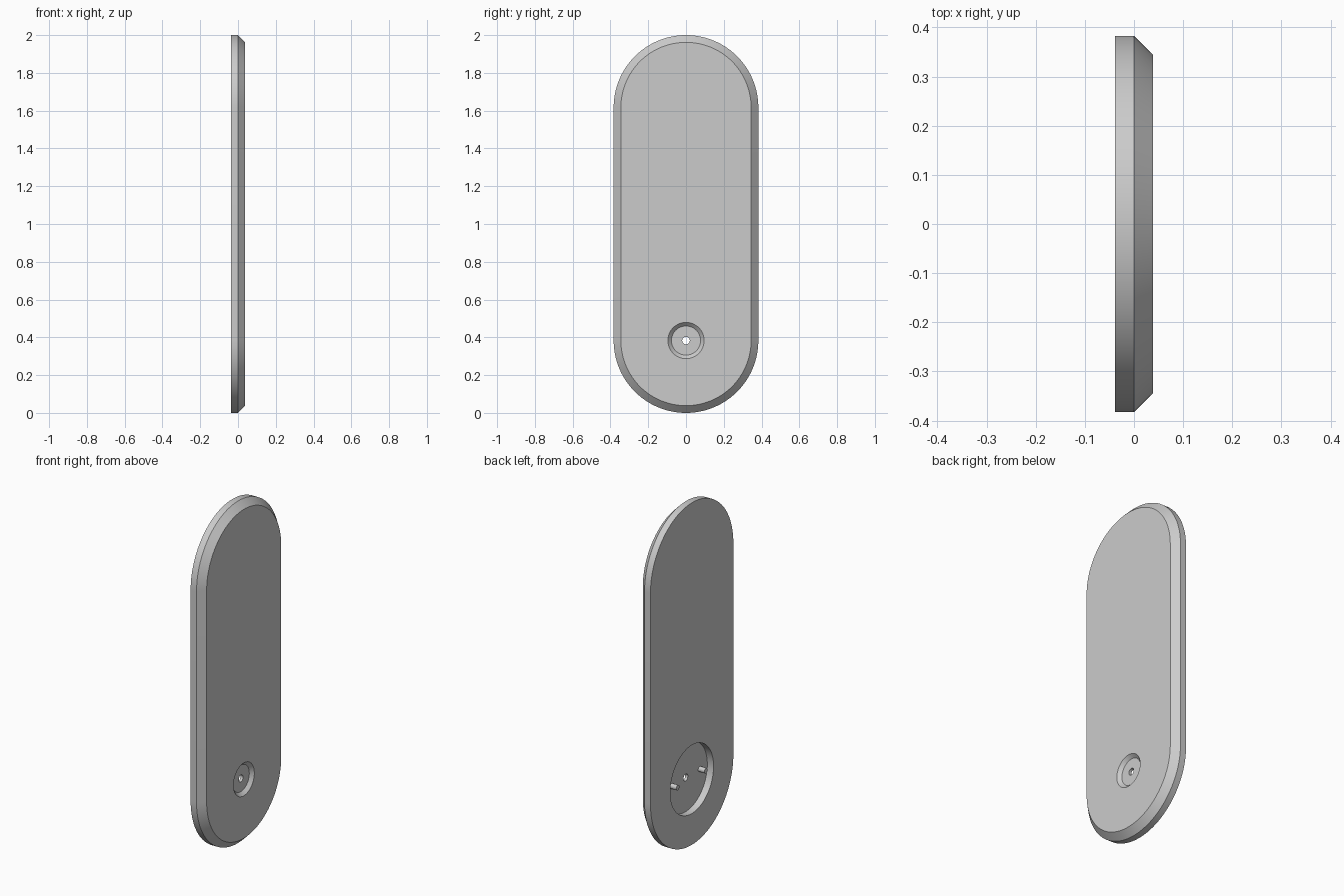
import bpy, bmesh, math

if "Cube" in bpy.data.objects:
    bpy.data.objects.remove(bpy.data.objects["Cube"], do_unlink=True)

# Overall dimensions
HALF_T = 0.0383          # half thickness
R = 0.383                # end radius
STRAIGHT = 1 - R         # half length of the straight sides
HOLE_Z = R               # height of the screw hole axis
FLOOR = 0.002            # floor of the rear recess

grey = bpy.data.materials.new("plain_grey")
grey.use_nodes = True
colour = (0.6, 0.6, 0.6, 1)
grey.diffuse_color = colour
grey.node_tree.nodes["Principled BSDF"].inputs["Base Color"].default_value = colour


def loft(name, rings, straight=0.0, y=0.0, z=0.0, steps=64):
    """Loft rounded outlines (x, radius) along x, capped at both ends."""
    bm = bmesh.new()
    loops = []
    for x, r in rings:
        loop = []
        for side in (1, -1):
            count = steps + 1 if straight else steps
            for i in range(count):
                a = math.pi * i / steps
                loop.append(bm.verts.new((x, y + side * r * math.cos(a),
                                          z + side * (straight + r * math.sin(a)))))
        loops.append(loop)
    n = len(loops[0])
    for a, b in zip(loops, loops[1:]):
        for i in range(n):
            j = (i + 1) % n
            bm.faces.new((a[i], a[j], b[j], b[i]))
    bm.faces.new(loops[0])
    bm.faces.new(loops[-1])
    bmesh.ops.recalc_face_normals(bm, faces=bm.faces)
    mesh = bpy.data.meshes.new(name)
    bm.to_mesh(mesh)
    bm.free()
    mesh.materials.append(grey)
    obj = bpy.data.objects.new(name, mesh)
    bpy.context.collection.objects.link(obj)
    return obj


def smooth(obj):
    bpy.ops.object.select_all(action='DESELECT')
    obj.select_set(True)
    bpy.context.view_layer.objects.active = obj
    bpy.ops.object.shade_smooth_by_angle(angle=math.radians(30))


# Rounded plate with a chamfered outer face
plate = loft("plate", [(-HALF_T, R), (0, R), (HALF_T, R - HALF_T)],
             straight=STRAIGHT, z=1)

# Rear recess, through hole and conical countersink in one turned cutter
cutter = loft("hole_cutter", [(-0.06, 0.2), (FLOOR, 0.2), (FLOOR, 0.02), (0.019, 0.02),
                              (0.019, 0.077), (HALF_T, 0.096), (0.06, 0.118)], z=HOLE_Z)
cut = plate.modifiers.new("holes", 'BOOLEAN')
cut.object = cutter
cut.operation = 'DIFFERENCE'
cut.solver = 'EXACT'
bpy.context.view_layer.objects.active = plate
bpy.ops.object.modifier_apply(modifier=cut.name)
bpy.data.objects.remove(cutter, do_unlink=True)
smooth(plate)

# Two locating pegs standing in the rear recess
for side, label in ((1, "back"), (-1, "front")):
    smooth(loft("peg_" + label, [(-HALF_T, 0.015), (FLOOR + 0.005, 0.015)],
                y=side * 0.13, z=HOLE_Z, steps=16))
